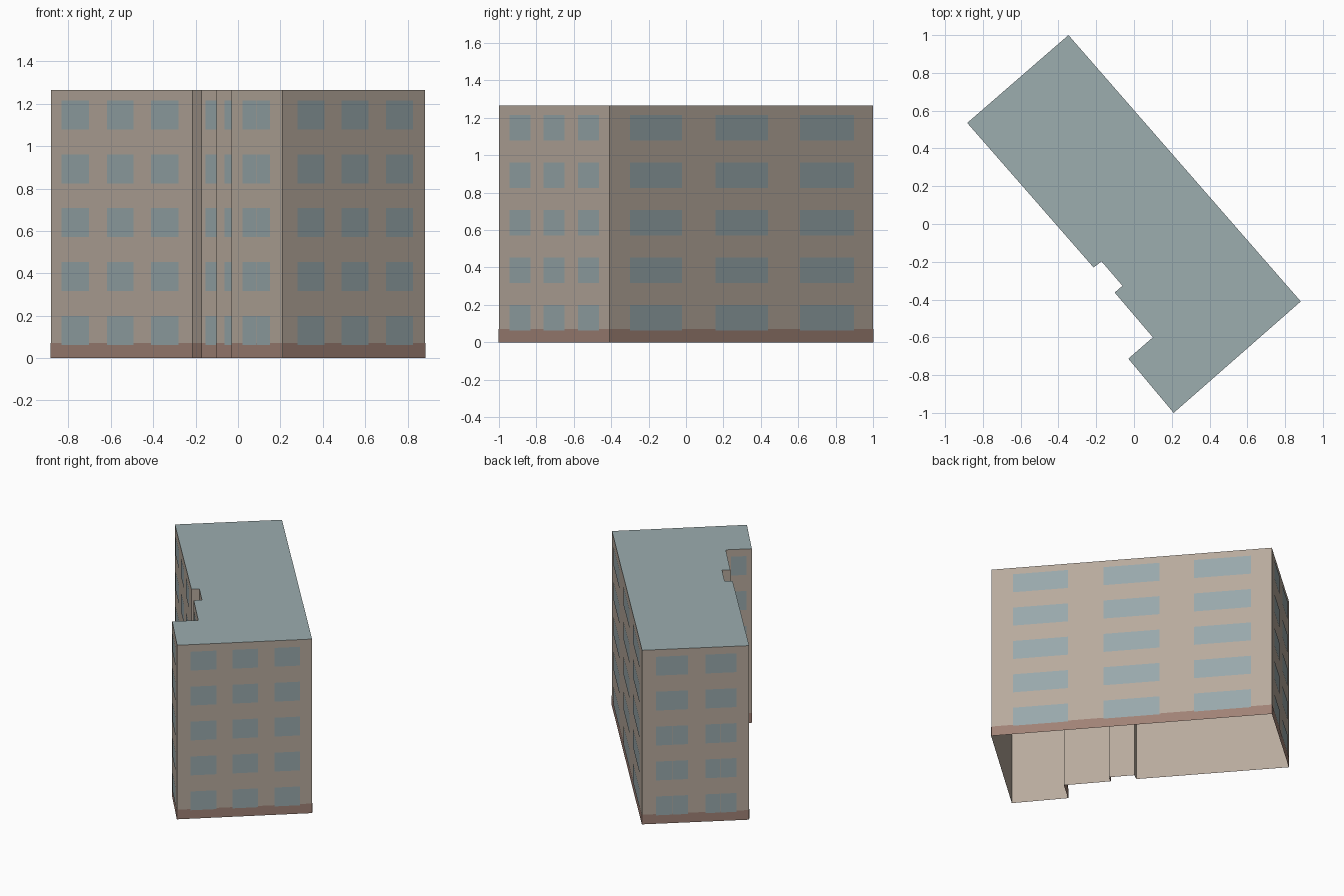
import bpy, bmesh
from mathutils import Vector

cube = bpy.data.objects.get("Cube")
if cube:
    bpy.data.objects.remove(cube, do_unlink=True)

HEIGHT = 1.265
BASE_TOP = 0.07
FLOORS, FLOOR_PITCH = 5, 0.254
SILL, WINDOW_HEIGHT = 0.062, 0.137


def material(name, colour):
    mat = bpy.data.materials.new(name)
    mat.use_nodes = True
    rgba = (*colour, 1.0)
    mat.diffuse_color = rgba
    bsdf = mat.node_tree.nodes["Principled BSDF"]
    bsdf.inputs["Base Color"].default_value = rgba
    bsdf.inputs["Roughness"].default_value = 0.9
    return mat


plaster = material("beige plaster", (0.474, 0.402, 0.337))
glass = material("grey blue glass", (0.314, 0.392, 0.407))
roofing = material("grey green roofing", (0.332, 0.418, 0.429))
plinth = material("brown plinth", (0.352, 0.223, 0.181))

# Building outline, counterclockwise from the far left corner
outline = [Vector(p) for p in (
    (-0.883, 0.535), (-0.214, -0.23), (-0.172, -0.198), (-0.061, -0.327),
    (-0.102, -0.363), (0.1, -0.6), (-0.03, -0.713), (0.21, -1.0),
    (0.883, -0.41), (-0.347, 1.0))]
walls = list(zip(outline, outline[1:] + outline[:1]))

# Window columns of each wall as (start, end) fractions along it
columns = {
    0: ((0.08, 0.275), (0.4, 0.588), (0.71, 0.905)),
    2: ((0.2, 0.8),),
    4: ((0.2, 0.8),),
    5: ((0.2, 0.8),),
    6: ((0.23, 0.77),),
    7: ((0.1, 0.29), (0.41, 0.6), (0.72, 0.91)),
    8: ((0.077, 0.274), (0.4, 0.6), (0.722, 0.926)),
    9: ((0.13, 0.43), (0.59, 0.88)),
}
# Number of lower floors whose windows are split by a thin centre gap
split_floors = {6: 5, 9: 3}


def wall_panel(bm, wall, u0, u1, z0, z1, offset=0.0):
    """Add an upright rectangle on a wall, pushed outwards by offset."""
    a, b = wall
    along = b - a
    out = Vector((along.y, -along.x)).normalized() * offset
    p, q = a + along * u0 + out, a + along * u1 + out
    corners = ((p, z0), (q, z0), (q, z1), (p, z1))
    return bm.faces.new([bm.verts.new((*v, z)) for v, z in corners])


def finish(name, bm, mat):
    bmesh.ops.remove_doubles(bm, verts=bm.verts, dist=0.0001)
    mesh = bpy.data.meshes.new(name)
    bm.to_mesh(mesh)
    bm.free()
    mesh.materials.append(mat)
    obj = bpy.data.objects.new(name, mesh)
    bpy.context.collection.objects.link(obj)
    return obj


# Outer walls, open underneath
bm = bmesh.new()
for wall in walls:
    wall_panel(bm, wall, 0, 1, 0, HEIGHT)
finish("outer_walls", bm, plaster)

# Flat roof
bm = bmesh.new()
bm.faces.new([bm.verts.new((*p, HEIGHT)) for p in outline])
finish("flat_roof", bm, roofing)

# Plinth band around the foot of the walls
bm = bmesh.new()
for wall in walls:
    wall_panel(bm, wall, 0, 1, 0, BASE_TOP, 0.002)
finish("plinth_band", bm, plinth)

# Windows, floor by floor
bm = bmesh.new()
for index, spans in columns.items():
    wall = walls[index]
    gap = 0.002 / (wall[1] - wall[0]).length
    for floor in range(FLOORS):
        z = SILL + floor * FLOOR_PITCH
        for u0, u1 in spans:
            panes = [(u0, u1)]
            if floor < split_floors.get(index, 0):
                mid = (u0 + u1) / 2
                panes = [(u0, mid - gap), (mid + gap, u1)]
            for p0, p1 in panes:
                wall_panel(bm, wall, p0, p1, z, z + WINDOW_HEIGHT, 0.004)
finish("windows", bm, glass)
